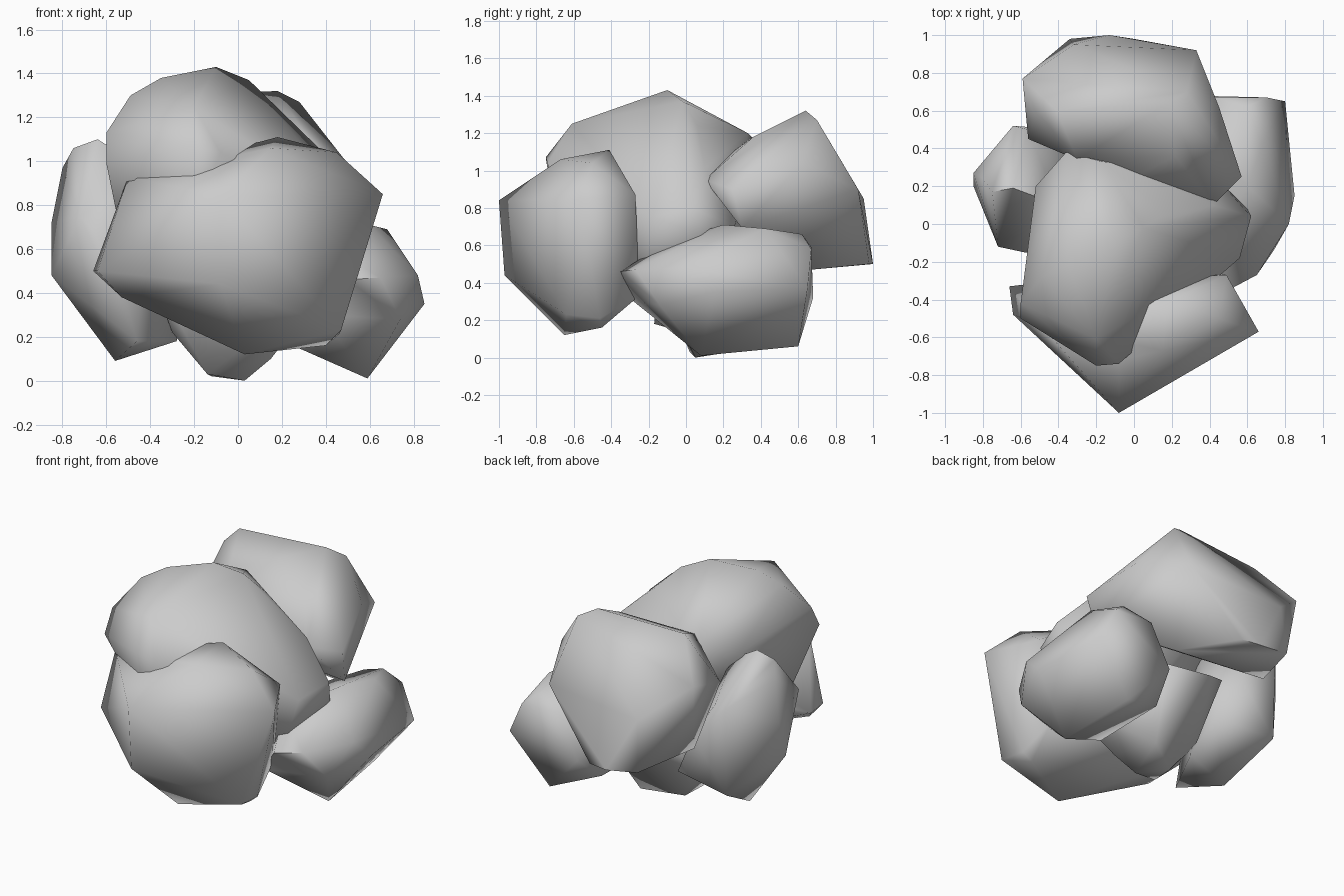
import bpy, bmesh, math


def rock(name, *corners):
    """Wrap a chiselled convex boulder round a few corner points."""
    bm = bmesh.new()
    for c in corners:
        bm.verts.new(c)
    bmesh.ops.convex_hull(bm, input=bm.verts[:])
    loose = [v for v in bm.verts if not v.link_faces]
    bmesh.ops.delete(bm, geom=loose, context='VERTS')
    bmesh.ops.recalc_face_normals(bm, faces=bm.faces[:])
    mesh = bpy.data.meshes.new(name)
    bm.to_mesh(mesh)
    bm.free()
    ob = bpy.data.objects.new(name, mesh)
    bpy.context.collection.objects.link(ob)
    bpy.ops.object.select_all(action='DESELECT')
    ob.select_set(True)
    bpy.context.view_layer.objects.active = ob
    bpy.ops.object.shade_smooth_by_angle(angle=math.radians(75))
    return ob


# Tall boulder on top of the pile
rock("top_rock",
     (-.10, -.10, 1.43), (-.35, -.22, 1.38), (.05, -.02, 1.37), (-.49, -.28, 1.30),
     (-.60, -.42, 1.13), (-.60, -.50, .99), (-.52, .20, 1.05), (-.36, .38, 1.15),
     (-.17, .33, 1.20), (.17, .06, 1.24), (.42, .10, 1.01), (.62, .04, .80),
     (.60, .08, .66), (.56, -.18, .75), (-.20, -.75, 1.07), (-.08, -.74, 1.04),
     (-.20, -.61, 1.25), (-.20, -.70, .75), (.47, -.23, .40), (0, .05, .40),
     (.47, .15, .50), (.42, .26, .70), (0, .28, .60), (-.52, -.30, .60))

# Big boulder at the front
rock("front_rock",
     (-.66, -.33, .50), (-.64, -.48, .50), (-.50, -.53, .93), (-.08, -1.0, .84),
     (-.08, -.72, .98), (.15, -.67, 1.06), (.18, -.41, 1.11), (.45, -.50, 1.04),
     (.49, -.27, .87), (.66, -.57, .85), (.47, -.64, .23), (.46, -.46, .21),
     (.40, -.45, .16), (.03, -.65, .12), (-.08, -.97, .44), (-.53, -.50, .38),
     (.42, -.25, .33), (-.40, -.30, .50))

# Low boulder on the right
rock("right_rock",
     (.70, .67, .58), (.60, .62, .66), (.60, .20, .71), (.68, .42, .69),
     (.80, .65, .37), (.85, .15, .35), (.82, 0, .48), (.65, -.27, .47),
     (.50, -.35, .46), (.43, .67, .59), (.38, -.28, .30), (.74, -.14, .28),
     (.59, .08, .01), (.55, .60, .06), (.25, .0, .16), (.25, .50, .17),
     (.30, .68, .32), (.22, .20, .45), (.30, .50, .55), (.40, -.10, .62))

# Boulder at the back
rock("back_rock",
     (-.41, .60, 1.30), (.18, .64, 1.32), (.28, .70, 1.27), (-.52, .60, 1.19),
     (-.59, .77, 1.07), (-.56, .45, .97), (.45, .62, 1.04), (.33, .92, .90),
     (-.32, .95, .85), (-.34, .98, .53), (-.13, 1.0, .50), (.0, .98, .50),
     (.57, .25, .90), (.55, .30, .69), (.42, .10, .95), (.0, .25, 1.10),
     (-.30, .34, 1.17), (.22, .36, 1.18), (.25, .67, .47), (-.48, .60, .58))

# Upright boulder on the left
rock("left_rock",
     (-.85, .27, .72), (-.85, .20, .48), (-.80, .24, .97), (-.75, .17, 1.06),
     (-.64, .19, 1.10), (-.64, .52, .84), (-.64, .50, .28), (-.56, .50, .85),
     (-.72, -.12, .75), (-.58, -.15, .60), (-.56, .15, .09), (-.46, -.17, .18),
     (-.28, .18, .18), (-.25, .44, .31), (-.40, .50, .60), (-.40, .10, .95))

# Small boulder under the middle of the pile
rock("base_rock",
     (-.30, .12, .22), (-.14, .02, .03), (-.12, .18, .02), (.03, .05, 0),
     (.10, .32, .06), (.15, 0, .10), (-.25, .27, .21), (-.25, .50, .53),
     (-.08, .59, .46), (.20, .55, .45), (.40, -.15, .42), (-.40, .0, .50),
     (0, 0, .80))
